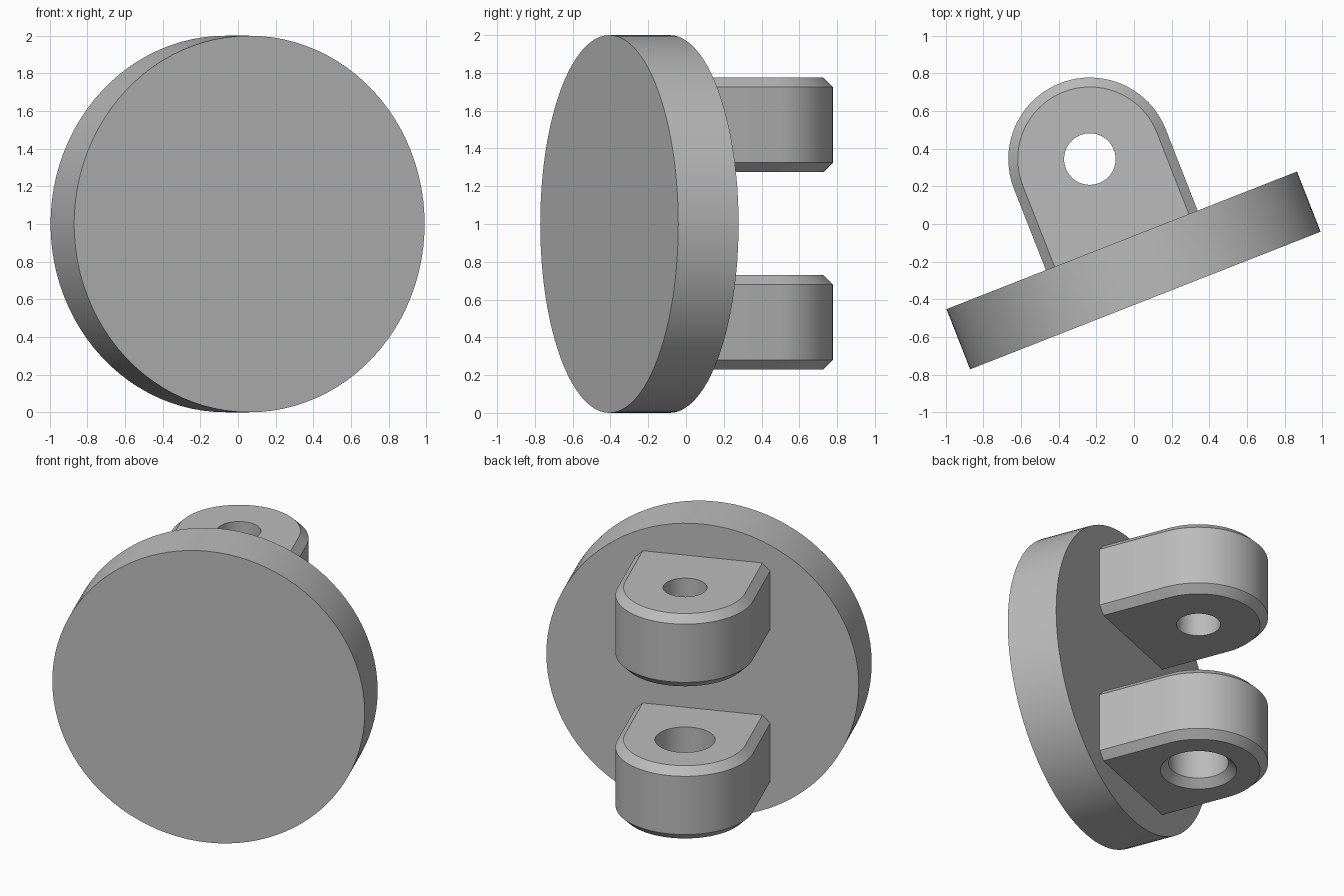
import bpy, bmesh, math
from mathutils import Matrix

cube = bpy.data.objects.get("Cube")
if cube:
    bpy.data.objects.remove(cube, do_unlink=True)

TURN = math.radians(21.43)
# Local frame: origin at the centre of the plate's rear face, y pointing along the lugs
FRAME = Matrix.Translation((-0.065, -0.087, 1)) @ Matrix.Rotation(TURN, 4, 'Z')
REACH, RADIUS, BEVEL = 0.464, 0.433, 0.05

grey = bpy.data.materials.new("plain grey")
grey.use_nodes = True
colour = (0.5, 0.5, 0.5, 1)
grey.diffuse_color = colour
grey.node_tree.nodes["Principled BSDF"].inputs["Base Color"].default_value = colour


def loft(name, rings):
    """Solid skinned through matching rings of points, capped at both ends."""
    bm = bmesh.new()
    loops = [[bm.verts.new(p) for p in ring] for ring in rings]
    n = len(loops[0])
    for a, b in zip(loops, loops[1:]):
        for i in range(n):
            j = (i + 1) % n
            bm.faces.new((a[i], a[j], b[j], b[i]))
    bm.faces.new(loops[0])
    bm.faces.new(loops[-1])
    bmesh.ops.recalc_face_normals(bm, faces=bm.faces)
    mesh = bpy.data.meshes.new(name)
    bm.to_mesh(mesh)
    bm.free()
    mesh.materials.append(grey)
    obj = bpy.data.objects.new(name, mesh)
    bpy.context.collection.objects.link(obj)
    obj.matrix_world = FRAME
    return obj


def activate(obj):
    bpy.ops.object.select_all(action='DESELECT')
    obj.select_set(True)
    bpy.context.view_layer.objects.active = obj


def arc(radius, start, end, count):
    return [(radius * math.cos(start + (end - start) * i / count),
             radius * math.sin(start + (end - start) * i / count)) for i in range(count)]


def lug_outline(radius, z):
    half = arc(radius, 0, math.pi, 40) + [(-radius, 0)]
    pts = [(x, REACH + y, z) for x, y in half]
    return pts + [(-radius, -0.02, z), (radius, -0.02, z)]


def circle(radius, z):
    return [(x, REACH + y, z) for x, y in arc(radius, 0, math.tau, 48)]


def make_lug(name, low, high, hole_rings):
    small = RADIUS - BEVEL
    lug = loft(name, [lug_outline(small, low), lug_outline(RADIUS, low + BEVEL),
                      lug_outline(RADIUS, high - BEVEL), lug_outline(small, high)])
    # Pin hole
    cutter = loft(name + "_hole_cutter", [circle(r, z) for r, z in hole_rings])
    cutter.hide_render = True
    activate(lug)
    cut = lug.modifiers.new("pin hole", 'BOOLEAN')
    cut.operation = 'DIFFERENCE'
    cut.solver = 'EXACT'
    cut.object = cutter
    bpy.ops.object.modifier_apply(modifier=cut.name)
    bpy.data.objects.remove(cutter, do_unlink=True)
    bpy.ops.object.shade_smooth_by_angle(angle=math.radians(30))
    return lug


# Round mounting plate
plate = loft("round_plate", [[(x, y, z) for x, z in arc(1, 0, math.tau, 96)]
                             for y in (-0.343, 0)])
activate(plate)
bpy.ops.object.shade_smooth_by_angle(angle=math.radians(30))

# Upper lug with a plain hole, lower lug with a wider hole countersunk below
make_lug("upper_lug", 0.275, 0.775, [(0.137, 0.2), (0.137, 0.9)])
make_lug("lower_lug", -0.77, -0.27,
         [(0.287, -0.82), (0.187, -0.72), (0.187, -0.2)])
